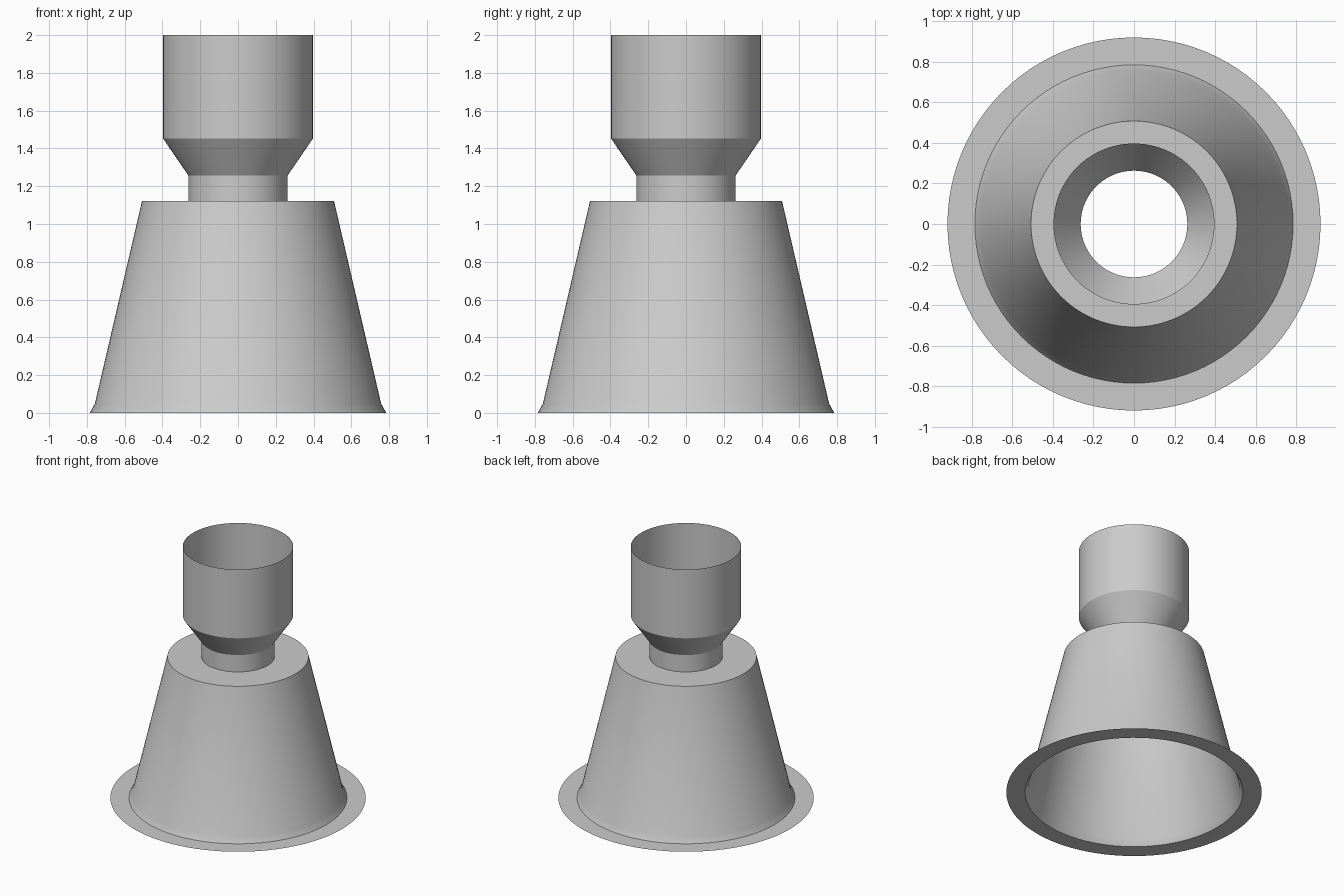
import bpy
import math

cube = bpy.data.objects.get("Cube")
if cube:
    bpy.data.objects.remove(cube, do_unlink=True)

# One plain grey
grey = bpy.data.materials.new("plain grey")
grey.use_nodes = True
colour = (0.6, 0.6, 0.6, 1)
grey.diffuse_color = colour
grey.node_tree.nodes["Principled BSDF"].inputs["Base Color"].default_value = colour

SIDES = 96


def lathe(name, profile):
    """Spin an open (radius, height) profile around z into a thin shell."""
    verts = [(r * math.cos(math.tau * i / SIDES), r * math.sin(math.tau * i / SIDES), z)
             for r, z in profile for i in range(SIDES)]
    faces = []
    for ring in range(len(profile) - 1):
        a, b = ring * SIDES, (ring + 1) * SIDES
        for i in range(SIDES):
            j = (i + 1) % SIDES
            faces.append((a + i, a + j, b + j, b + i))
    mesh = bpy.data.meshes.new(name)
    mesh.from_pydata(verts, [], faces)
    mesh.materials.append(grey)
    obj = bpy.data.objects.new(name, mesh)
    bpy.context.collection.objects.link(obj)
    bpy.ops.object.select_all(action="DESELECT")
    obj.select_set(True)
    bpy.context.view_layer.objects.active = obj
    bpy.ops.object.shade_smooth_by_angle(angle=math.radians(30))
    return obj


# Flat rim lying on the ground
lathe("base_flange", [(0.92, 0), (0.785, 0)])
# Tapered hollow body with a small flare at the foot and an open flat shoulder
lathe("tapered_body", [(0.785, 0), (0.758, 0.048), (0.508, 1.123), (0.263, 1.123)])
# Narrow neck widening into an open cup
lathe("neck_and_cup", [(0.263, 1.123), (0.263, 1.257), (0.397, 1.453), (0.397, 2.0)])
